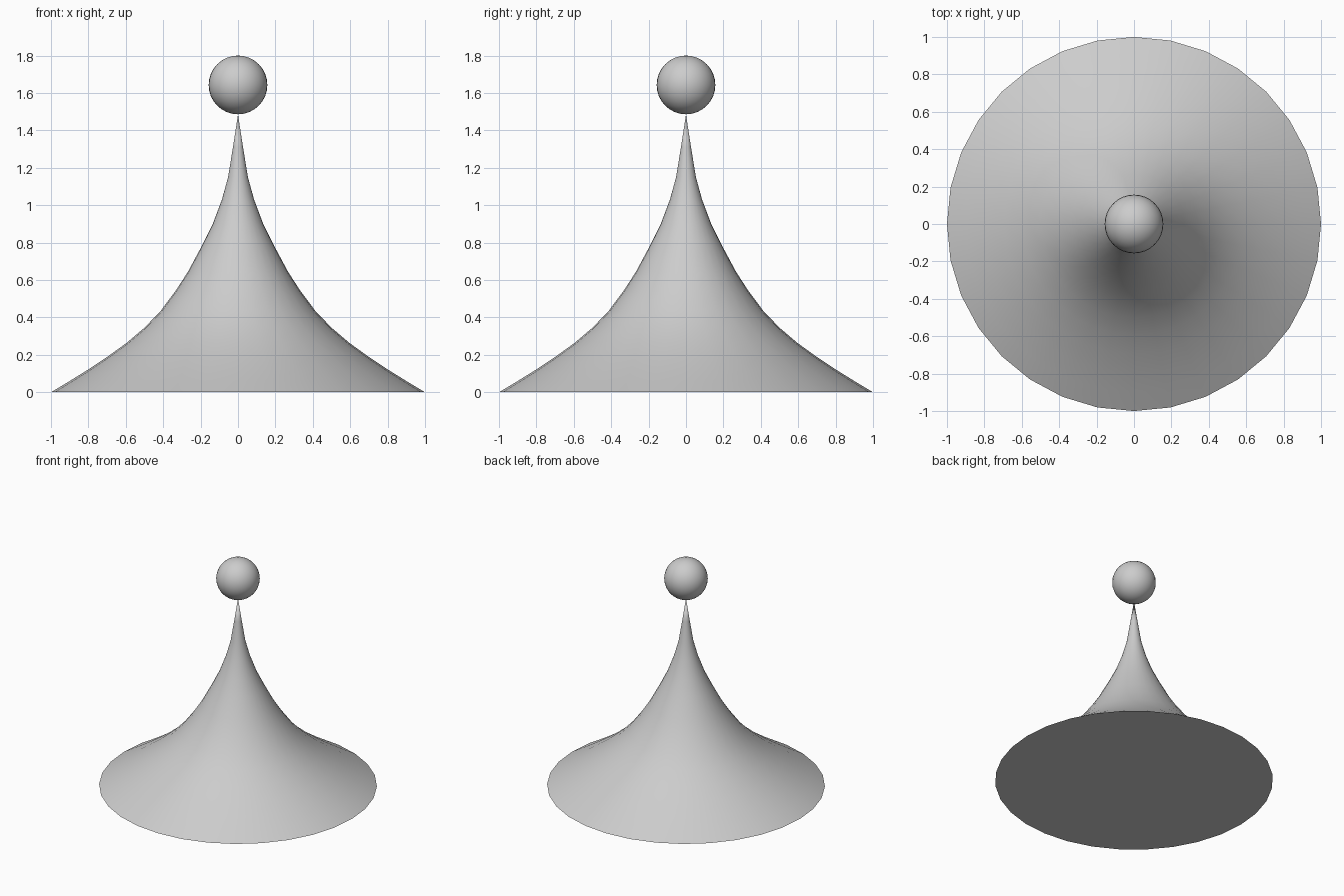
import bpy, bmesh, math

if "Cube" in bpy.data.objects:
    bpy.data.objects.remove(bpy.data.objects["Cube"])

grey = bpy.data.materials.new("plain grey")
grey.diffuse_color = (0.604, 0.604, 0.604, 1)
grey.use_nodes = True
grey.node_tree.nodes["Principled BSDF"].inputs["Base Color"].default_value = grey.diffuse_color

SIDES = 32

# Flared body: concave profile (radius, height) revolved around z
profile = [(1.0, 0.0), (0.90, 0.06), (0.80, 0.122), (0.695, 0.192), (0.594, 0.265),
           (0.50, 0.345), (0.415, 0.433), (0.335, 0.54), (0.267, 0.645),
           (0.192, 0.785), (0.135, 0.90), (0.086, 1.03), (0.053, 1.15),
           (0.027, 1.31)]
bm = bmesh.new()
rings = []
for r, z in profile:
    rings.append([bm.verts.new((r * math.cos(2 * math.pi * i / SIDES),
                                r * math.sin(2 * math.pi * i / SIDES), z))
                  for i in range(SIDES)])
for low, high in zip(rings, rings[1:]):
    for i in range(SIDES):
        j = (i + 1) % SIDES
        bm.faces.new((low[i], low[j], high[j], high[i]))
# Pointed tip and flat underside
tip = bm.verts.new((0, 0, 1.485))
for i in range(SIDES):
    bm.faces.new((rings[-1][i], rings[-1][(i + 1) % SIDES], tip))
bm.faces.new(rings[0][::-1])
mesh = bpy.data.meshes.new("flared_body")
bm.to_mesh(mesh)
bm.free()
body = bpy.data.objects.new("flared_body", mesh)
bpy.context.collection.objects.link(body)

# Ball head resting on the tip
bpy.ops.mesh.primitive_uv_sphere_add(segments=32, ring_count=16, radius=0.157,
                                     location=(0, 0, 1.643))
head = bpy.context.object
head.name = "ball_head"

# Shared finish
for ob in (body, head):
    ob.data.materials.append(grey)
    bpy.ops.object.select_all(action='DESELECT')
    ob.select_set(True)
    bpy.context.view_layer.objects.active = ob
    bpy.ops.object.shade_smooth_by_angle(angle=math.radians(30))
